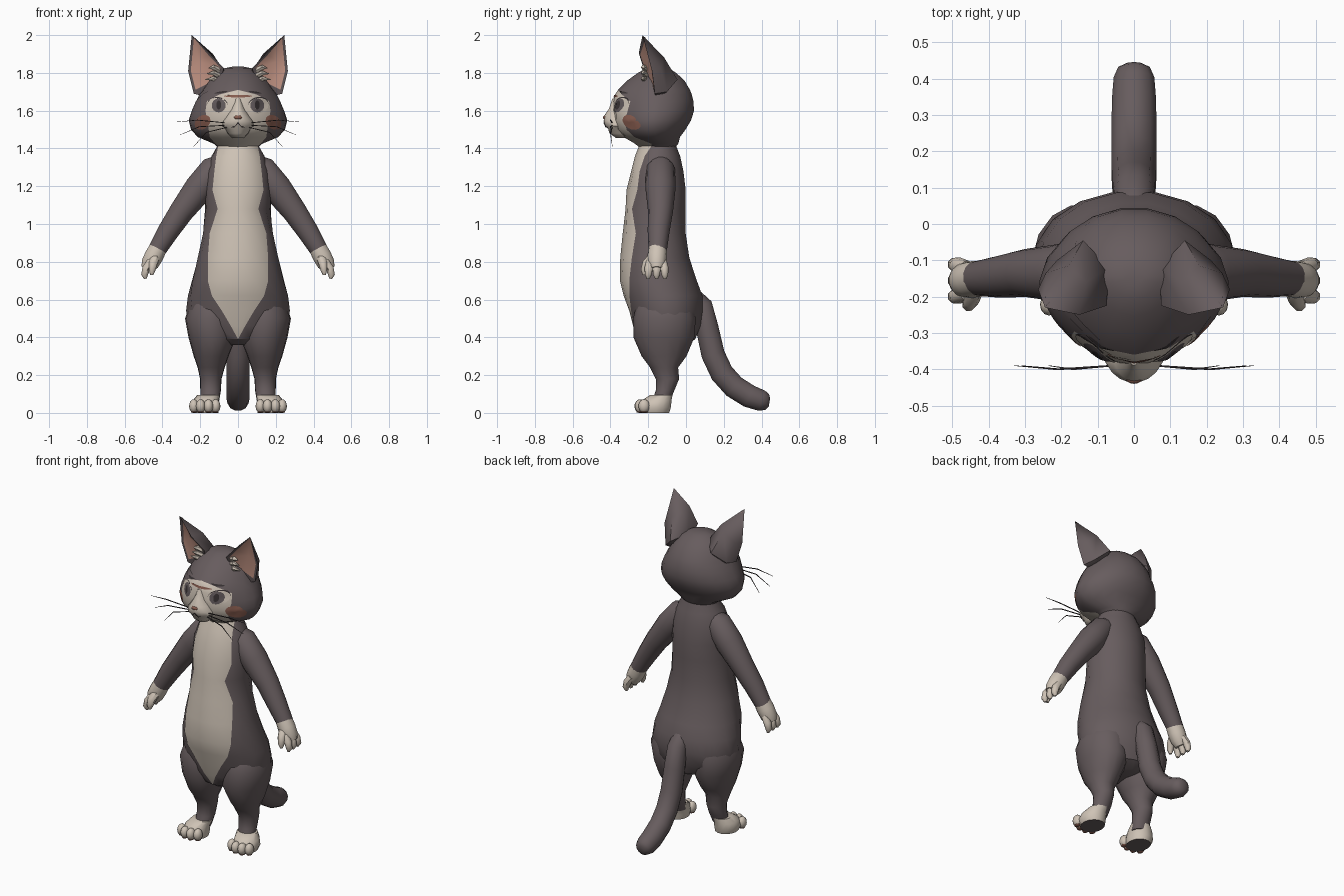
import bpy, bmesh, math
from mathutils import Vector
from mathutils.bvhtree import BVHTree

if "Cube" in bpy.data.objects:
    bpy.data.objects.remove(bpy.data.objects["Cube"])


def material(name, r, g, b):
    m = bpy.data.materials.new(name)
    m.use_nodes = True
    m.diffuse_color = (r, g, b, 1)
    m.node_tree.nodes["Principled BSDF"].inputs["Base Color"].default_value = (r, g, b, 1)
    return m


FUR = material("charcoal fur", .135, .108, .112)
CREAM = material("cream fur", .62, .545, .465)
PINK = material("ear pink", .66, .36, .28)
RUST = material("rust marking", .25, .11, .08)
EYE = material("eye grey", .12, .10, .105)
INK = material("dark line", .04, .032, .034)


def finish(name, bm, mats, angle=30):
    bmesh.ops.remove_doubles(bm, verts=bm.verts, dist=.0004)
    bmesh.ops.recalc_face_normals(bm, faces=bm.faces)
    mesh = bpy.data.meshes.new(name)
    bm.to_mesh(mesh)
    bm.free()
    for m in mats:
        mesh.materials.append(m)
    ob = bpy.data.objects.new(name, mesh)
    bpy.context.collection.objects.link(ob)
    bpy.ops.object.select_all(action='DESELECT')
    ob.select_set(True)
    bpy.context.view_layer.objects.active = ob
    bpy.ops.object.shade_smooth_by_angle(angle=math.radians(angle))
    return ob


def skin(bm, rings, is_second=lambda row, col: False, caps=(0, 0)):
    """Join rings of points with quads and close both ends."""
    vs = [[bm.verts.new(p) for p in r] for r in rings]
    n = len(vs[0])
    for i in range(len(vs) - 1):
        for j in range(n):
            k = (j + 1) % n
            f = bm.faces.new((vs[i][j], vs[i][k], vs[i + 1][k], vs[i + 1][j]))
            f.material_index = int(is_second(i, j))
    for r, c in ((vs[0], caps[0]), (vs[-1], caps[1])):
        bm.faces.new(r).material_index = c


def oval(z, cx, w, yf, yb, patch=0, point=1, n=15):
    """Horizontal oval, its front narrowed by point; four columns span the front patch."""
    a = math.asin(min(.95, patch / w))
    angles = [-a, -a / 2, 0, a / 2, a]
    angles += [a + (math.tau - 2 * a) * k / n for k in range(1, n)]
    yc, d = (yf + yb) / 2, (yb - yf) / 2
    ring = []
    for t in angles:
        c = math.cos(t)
        ring.append((cx + w * math.sin(t), yc - d * (c ** point if c > 0 else c), z))
    return ring


def tube(name, points, radii, mat, sides=8, ref=(0, 1, 0)):
    bm = bmesh.new()
    pts = [Vector(p) for p in points]
    rings = []
    for i, p in enumerate(pts):
        t = pts[min(i + 1, len(pts) - 1)] - pts[max(i - 1, 0)]
        u = t.cross(Vector(ref)).normalized()
        v = t.cross(u).normalized()
        rings.append([p + radii[i] * (u * math.cos(a) + v * math.sin(a))
                      for a in (math.tau * (k + .5) / sides for k in range(sides))])
    skin(bm, rings)
    return finish(name, bm, [mat], 45)


def blob(name, loc, size, mat):
    bm = bmesh.new()
    bmesh.ops.create_uvsphere(bm, u_segments=12, v_segments=8, radius=1)
    for v in bm.verts:
        v.co = Vector(loc) + Vector([a * b for a, b in zip(v.co, size)])
    return finish(name, bm, [mat], 40)


# Torso with tapering bib
body = [(1.47, .095, -.23, -.06, .085), (1.41, .112, -.25, -.05, .105),
        (1.36, .14, -.27, -.03, .115), (1.28, .17, -.29, -.012, .125),
        (1.18, .175, -.315, 0, .135), (1.08, .175, -.32, 0, .108),
        (.95, .185, -.335, 0, .15), (.82, .215, -.348, .02, .16),
        (.70, .245, -.35, .06, .16), (.62, .265, -.33, .09, .138),
        (.54, .277, -.30, .093, .085), (.46, .26, -.28, .08, .038),
        (.39, .16, -.25, .052, 0), (.36, .05, -.2, 0, 0)]
bm = bmesh.new()
skin(bm, [oval(z, 0, w, f, b, m) for z, w, f, b, m in body], lambda r, c: c < 4)
finish("torso", bm, [FUR, CREAM])

# Head with pale face mask
head = [(1.40, .10, -.24, -.06, .09), (1.425, .13, -.27, -.04, .12),
        (1.46, .215, -.33, -.03, .15), (1.5, .25, -.37, 0, .155),
        (1.55, .262, -.387, .03, .165), (1.6, .247, -.392, .045, .172),
        (1.65, .225, -.387, .042, .165), (1.685, .205, -.376, .034, .1),
        (1.71, .19, -.36, .025, 0), (1.76, .157, -.31, -.005, 0),
        (1.8, .115, -.255, -.05, 0), (1.825, .07, -.21, -.09, 0), (1.833, .03, -.17, -.13, 0)]
bm = bmesh.new()
skin(bm, [oval(z, 0, w, f, b, m, 1.45) for z, w, f, b, m in head], lambda r, c: c < 4)
bmesh.ops.recalc_face_normals(bm, faces=bm.faces)
tree = BVHTree.FromBMesh(bm)
finish("head", bm, [FUR, CREAM])


def marking(name, x, z, rx, rz, mat, lift, tilt=0):
    """Thin oval sheet draped over the front of the head."""
    bm = bmesh.new()
    rings = []
    for r in (.05, .4, .7, 1):
        ring = []
        for k in range(16):
            a = math.tau * k / 16
            px, pz = r * rx * math.cos(a), r * rz * math.sin(a)
            px, pz = x + px, z + pz + px * tilt
            hit = tree.ray_cast(Vector((px, -2, pz)), Vector((0, 1, 0)))[0]
            ring.append((px, (hit.y if hit else -.2) - lift, pz))
        rings.append(ring)
    vs = [[bm.verts.new(p) for p in r] for r in rings]
    bm.faces.new(vs[0])
    for a, b in zip(vs, vs[1:]):
        for k in range(16):
            bm.faces.new((a[k], a[k - 1], b[k - 1], b[k]))
    ob = finish(name, bm, [mat], 60)
    if sum(p.normal.y for p in ob.data.polygons) > 0:
        ob.data.flip_normals()


# Wedge muzzle, nose and forehead marking
muzzle = [(1.665, .02, -.389), (1.61, .04, -.408), (1.575, .058, -.432), (1.545, .08, -.436),
          (1.52, .085, -.428), (1.503, .068, -.412), (1.48, .055, -.405), (1.455, .03, -.37)]
bm = bmesh.new()
skin(bm, [oval(z, 0, w, f, -.28, w * .5) for z, w, f in muzzle])
finish("muzzle", bm, [CREAM], 45)
blob("nose", (0, -.427, 1.564), (.022, .013, .012), RUST)
marking("forehead_marking", 0, 1.677, .075, .007, RUST, .003)

for s, side in ((1, "left_"), (-1, "right_")):
    # Eyes, brows and cheeks
    marking(side + "upper_lid", s * .107, 1.634, .054, .039, INK, .002, s * .1)
    marking(side + "eye_white", s * .107, 1.626, .055, .041, CREAM, .0035, s * .1)
    marking(side + "iris", s * .102, 1.628, .037, .037, EYE, .005)
    marking(side + "pupil", s * .102, 1.63, .013, .024, INK, .0065)
    marking(side + "brow", s * .09, 1.697, .035, .005, INK, .003, -s * .15)
    marking(side + "cheek", s * .188, 1.538, .042, .038, RUST, .003, -s * .25)
    tube(side + "mouth", [(0, -.434, 1.535), (s * .02, -.424, 1.513), (s * .05, -.398, 1.515)],
         [.003] * 3, INK, 4)

    # Whiskers
    for i, (ex, ez) in enumerate(((.33, 1.54), (.31, 1.47), (.235, 1.41))):
        tube(side + "whisker_%d" % i,
             [(s * .06, -.39, 1.535 - .012 * i), (s * (.05 + ex * .5), -.40, (1.56 + ez) / 2),
              (s * ex, -.39, ez)], [.003, .003, .001], INK, 4)

    # Ear: sunk base, base, middle, tip; the last two columns form the hollow
    base = [(.234, -.165, 1.69), (.212, -.10, 1.70), (.14, -.045, 1.765),
            (.07, -.12, 1.80), (.075, -.225, 1.825), (.155, -.175, 1.73)]
    mid = [(.264, -.18, 1.81), (.243, -.135, 1.82), (.18, -.115, 1.88),
           (.132, -.16, 1.9), (.15, -.25, 1.905), (.205, -.19, 1.86)]
    sunk = [Vector(p).lerp(Vector((.12, -.16, 1.66)), .5) for p in base]
    rings = [sunk, base, mid, [(.245, -.23, 2.0)] * 6]
    bm = bmesh.new()
    skin(bm, [[(s * x, y, z) for x, y, z in r] for r in rings],
         lambda r, c: r > 0 and c > 3)
    bmesh.ops.remove_doubles(bm, verts=bm.verts, dist=.0004)
    bmesh.ops.recalc_face_normals(bm, faces=bm.faces)
    hollow = [f for f in bm.faces if f.material_index]
    rim = bmesh.ops.inset_region(bm, faces=hollow, thickness=.014, use_boundary=True,
                                 use_even_offset=True)["faces"]
    for f in rim:
        f.material_index = 0
    finish(side + "ear", bm, [FUR, PINK], 60)
    for i in range(3):
        z = 1.755 + .03 * i
        tube(side + "ear_tuft_%d" % i, [(s * .10, -.205, z), (s * .13, -.225, z + .015),
             (s * (.175 - .01 * i), -.22, z + .01)], [.015, .014, .001], CREAM, 6)

    # Arm, paw and fingers
    tube(side + "arm", [(s * .05, -.135, 1.355), (s * .125, -.135, 1.29), (s * .205, -.135, 1.19),
         (s * .30, -.135, 1.065), (s * .37, -.145, .96), (s * .433, -.15, .855)],
         [.03, .077, .08, .066, .058, .048], FUR, 14)
    tube(side + "paw", [(s * .425, -.15, .868), (s * .445, -.153, .83), (s * .466, -.155, .79),
         (s * .48, -.155, .76)], [.049, .051, .048, .035], CREAM, 14)
    for i in range(3):
        y = -.122 - .034 * i
        tube(side + "finger_%d" % i, [(s * .462, y, .80), (s * .486, y + .008 - .008 * i, .765),
             (s * .495, y + .01 - .01 * i, .73), (s * .49, y + .01 - .01 * i, .71)],
             [.022, .023, .019, .008], CREAM, 8)
    tube(side + "thumb", [(s * .44, -.18, .82), (s * .45, -.21, .79), (s * .455, -.222, .755),
         (s * .457, -.222, .73)], [.026, .024, .019, .008], CREAM, 8)

    # Leg, its top sunk inside the hip
    leg = [(.66, .125, .07, -.2, 0), (.58, .138, .115, -.26, .035), (.5, .145, .136, -.28, .055),
           (.4, .136, .127, -.278, .048), (.3, .142, .093, -.235, .005), (.24, .142, .072, -.19, -.04),
           (.18, .144, .057, -.16, -.035), (.12, .145, .055, -.16, -.06), (.06, .15, .05, -.18, -.085)]
    bm = bmesh.new()
    skin(bm, [oval(z, s * x, w, f, b) for z, x, w, f, b in leg])
    finish(side + "leg", bm, [FUR], 40)

    # Foot with dark sole, toes and pads
    foot = [(0, .17, .066, -.24, -.088), (.03, .175, .075, -.25, -.078),
            (.065, .17, .07, -.235, -.075), (.095, .155, .061, -.19, -.07)]
    bm = bmesh.new()
    skin(bm, [oval(z, s * x, w, f, b) for z, x, w, f, b in foot], caps=(1, 0))
    finish(side + "foot", bm, [CREAM, FUR], 45)
    for i, (x, y) in enumerate(((.118, -.228), (.156, -.243), (.198, -.241), (.234, -.222))):
        blob(side + "toe_%d" % i, (s * x, y, .036), (.025, .03, .036), CREAM)
        blob(side + "toe_pad_%d" % i, (s * x, y, .006), (.016, .02, .006), RUST)

# Tail
tube("tail", [(0, .02, .63), (0, .085, .565), (0, .112, .45), (0, .143, .31), (0, .19, .21),
     (0, .255, .138), (0, .335, .088), (0, .40, .065), (0, .43, .058), (0, .442, .056)],
     [.05, .058, .062, .064, .064, .064, .063, .058, .045, .022], FUR, 12, (1, 0, 0))
